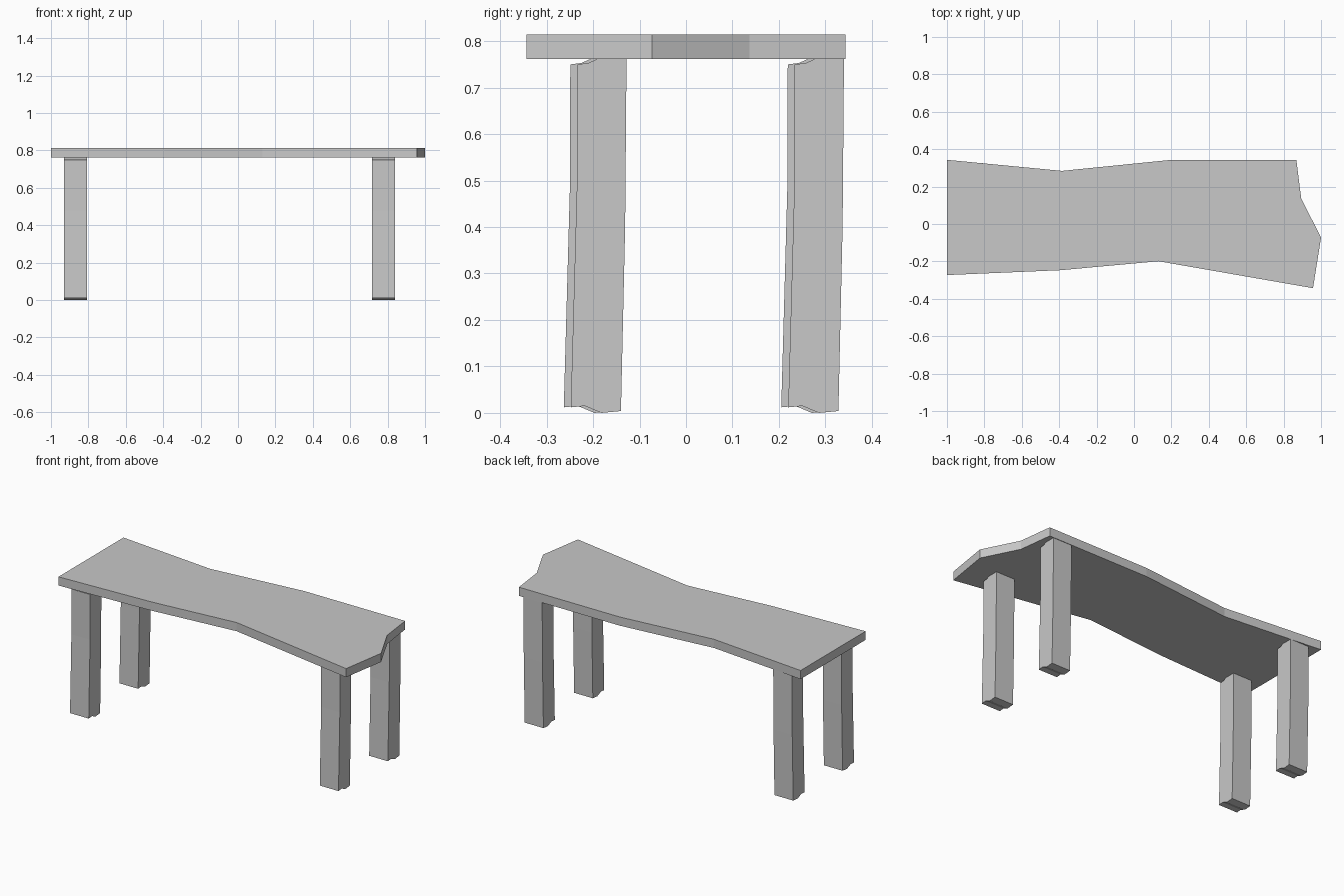
import bpy
import bmesh
from mathutils import Vector

cube = bpy.data.objects.get("Cube")
if cube:
    bpy.data.objects.remove(cube, do_unlink=True)

# Single plain grey
grey = bpy.data.materials.new("light_grey")
grey.use_nodes = True
colour = (0.58, 0.58, 0.58, 1)
grey.diffuse_color = colour
grey.node_tree.nodes["Principled BSDF"].inputs["Base Color"].default_value = colour


def extrude_outline(name, points, depth):
    """Make a flat-sided solid by pushing a closed outline along a vector."""
    bm = bmesh.new()
    base = bm.faces.new([bm.verts.new(p) for p in points])
    extruded = bmesh.ops.extrude_face_region(bm, geom=[base])
    moved = [g for g in extruded["geom"] if isinstance(g, bmesh.types.BMVert)]
    bmesh.ops.translate(bm, verts=moved, vec=Vector(depth))
    bmesh.ops.recalc_face_normals(bm, faces=bm.faces)
    mesh = bpy.data.meshes.new(name)
    bm.to_mesh(mesh)
    bm.free()
    mesh.materials.append(grey)
    obj = bpy.data.objects.new(name, mesh)
    bpy.context.collection.objects.link(obj)
    return obj


# Irregular tabletop slab
UNDERSIDE, TOP = 0.762, 0.814
top_outline = [
    (-1, -0.273), (-0.393, -0.247), (0.131, -0.199), (0.957, -0.343), (1, -0.073),
    (0.894, 0.137), (0.868, 0.343), (0.2, 0.343), (-0.385, 0.284), (-1, 0.343),
]
extrude_outline("tabletop", [(x, y, UNDERSIDE) for x, y in top_outline],
                (0, 0, TOP - UNDERSIDE))

# Rough-cut legs: a slightly bent side profile with uneven ends
leg_profile = [
    (-0.248, 0.012), (-0.218, 0.015), (-0.182, 0), (-0.14, 0.004),
    (-0.131, 0.4), (-0.128, 0.762),
    (-0.19, 0.762), (-0.21, 0.753), (-0.234, 0.75), (-0.235, 0.48),
]
LEG_WIDTH = 0.124
for side, x, shift in (("left", 0.716, 0), ("right", -0.93, -0.015)):
    for end, y in (("front", 0), ("back", 0.468)):
        extrude_outline(f"{end}_{side}_leg",
                        [(x, py + y + shift, pz) for py, pz in leg_profile],
                        (LEG_WIDTH, 0, 0))
